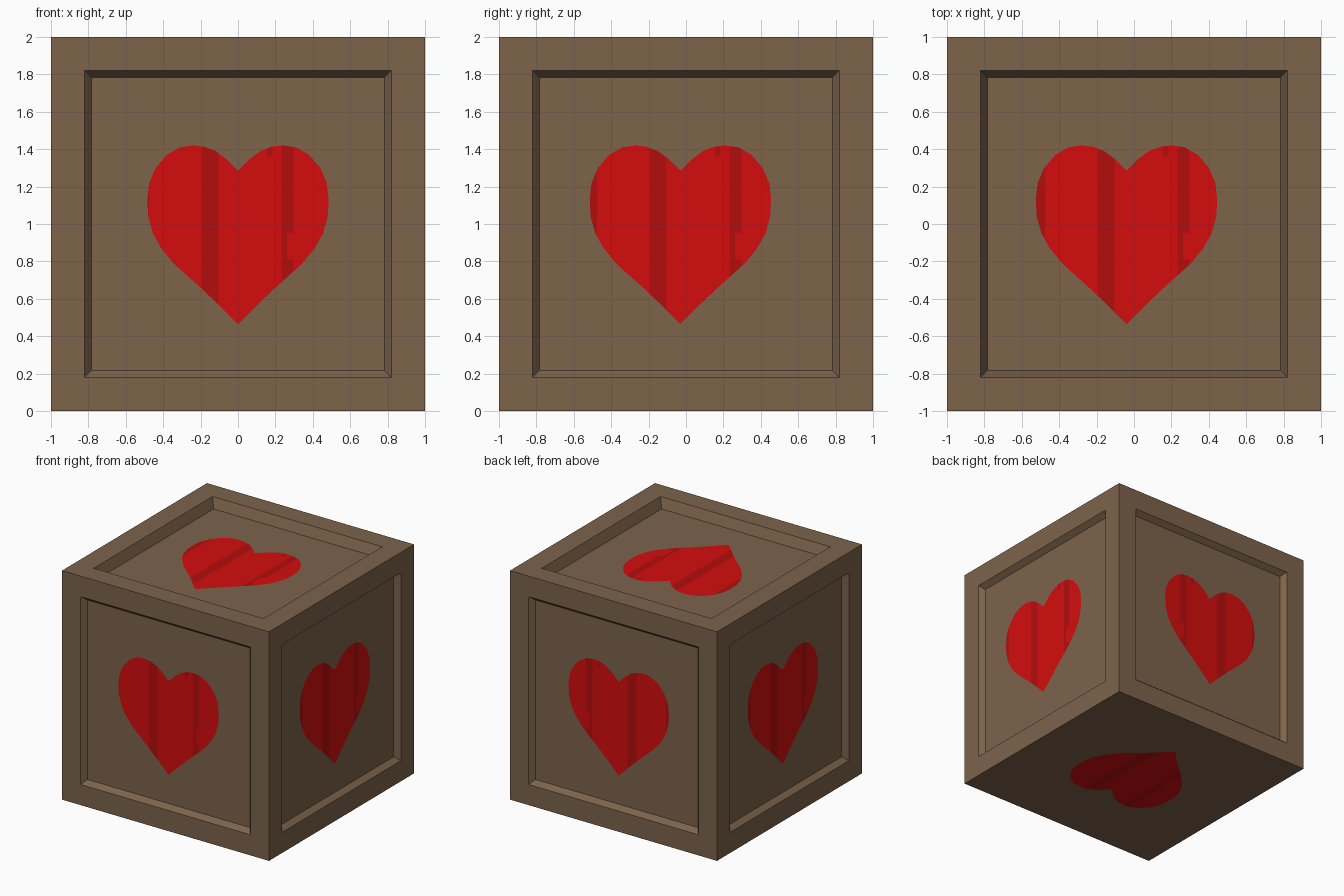
import bpy, bmesh
from mathutils import Vector, Matrix

if "Cube" in bpy.data.objects:
    bpy.data.objects.remove(bpy.data.objects["Cube"])


def material(name, rgb):
    m = bpy.data.materials.new(name)
    m.diffuse_color = (*rgb, 1)
    m.use_nodes = True
    m.node_tree.nodes["Principled BSDF"].inputs["Base Color"].default_value = m.diffuse_color
    return m


brown = material("brown wood", (0.205, 0.125, 0.071))
red = material("bright red", (0.66, 0.004, 0.004))
dark_red = material("dark red", (0.45, 0.004, 0.004))

SIDE_DEPTH, TOP_DEPTH, LIFT = 0.045, 0.085, 0.002


def add_object(name, bm, mats):
    mesh = bpy.data.meshes.new(name)
    bm.to_mesh(mesh)
    bm.free()
    for m in mats:
        mesh.materials.append(m)
    ob = bpy.data.objects.new(name, mesh)
    bpy.context.collection.objects.link(ob)
    return ob


# Crate: cube with a bevelled recessed panel on every face but the bottom
bm = bmesh.new()
bmesh.ops.create_cube(bm, size=2, matrix=Matrix.Translation((0, 0, 1)))
bm.normal_update()
for f in [f for f in bm.faces if f.normal.z > -0.5]:
    depth = TOP_DEPTH if f.normal.z > 0.5 else SIDE_DEPTH
    bmesh.ops.inset_individual(bm, faces=[f], thickness=0.18, depth=0, use_even_offset=True)
    bmesh.ops.inset_individual(bm, faces=[f], thickness=0.036, depth=-depth, use_even_offset=True)
add_object("crate", bm, [brown])

# Right half of the heart outline, from notch to tip
HALF = [(0, .285), (.06, .345), (.12, .39), (.18, .413), (.24, .42), (.31, .41),
        (.38, .37), (.44, .30), (.475, .22), (.485, .13), (.48, .04), (.455, -.05),
        (.41, -.13), (.34, -.215), (.2, -.34), (.1, -.435), (0, -.535)]


def is_dark(u, v):
    """Grain stripes running down the heart."""
    if u < -0.475 or -0.192 < u < -0.105:
        return True
    if 0.155 < u < 0.185:
        return v > 0.36
    if 0.262 < u < 0.298:
        return not -0.19 < v < -0.05
    return 0.233 < u < 0.262


def heart(name, u_axis, v_axis, normal, depth, shift):
    u_axis, v_axis, normal = Vector(u_axis), Vector(v_axis), Vector(normal)
    bm = bmesh.new()
    for s in (1, -1):
        pts = HALF[::-1] if s == 1 else HALF
        bm.faces.new([bm.verts.new((s * x + shift, y, 0)) for x, y in pts])
    bmesh.ops.remove_doubles(bm, verts=bm.verts[:], dist=1e-5)
    # cut along the stripe borders
    cuts = [((u, 0, 0), (1, 0, 0)) for u in
            (-.475, -.192, -.105, .155, .185, .233, .262, .298)]
    cuts += [((0, v, 0), (0, 1, 0)) for v in (-.19, -.05, .36)]
    for co, no in cuts:
        bmesh.ops.bisect_plane(bm, geom=bm.verts[:] + bm.edges[:] + bm.faces[:],
                               plane_co=co, plane_no=no)
    for f in bm.faces:
        c = f.calc_center_median()
        f.material_index = 1 if is_dark(c.x, c.y) else 0
    # place on the panel
    centre = Vector((0, 0, 1)) + normal * (1 - depth + LIFT)
    for v in bm.verts:
        v.co = centre + u_axis * v.co.x + v_axis * v.co.y
    bm.normal_update()
    flipped = [f for f in bm.faces if f.normal.dot(normal) < 0]
    bmesh.ops.reverse_faces(bm, faces=flipped)
    add_object(name, bm, [red, dark_red])


# Hearts (back and bottom are mirrored)
UP = (0, 0, 1)
heart("front_heart", (1, 0, 0), UP, (0, -1, 0), SIDE_DEPTH, 0.0)
heart("back_heart", (1, 0, 0), UP, (0, 1, 0), SIDE_DEPTH, -0.02)
heart("right_heart", (0, 1, 0), UP, (1, 0, 0), SIDE_DEPTH, -0.03)
heart("left_heart", (0, -1, 0), UP, (-1, 0, 0), SIDE_DEPTH, -0.03)
heart("top_heart", (1, 0, 0), (0, 1, 0), (0, 0, 1), TOP_DEPTH, -0.04)
heart("bottom_heart", (-1, 0, 0), (0, -1, 0), (0, 0, -1), 0.0, 0.0)
